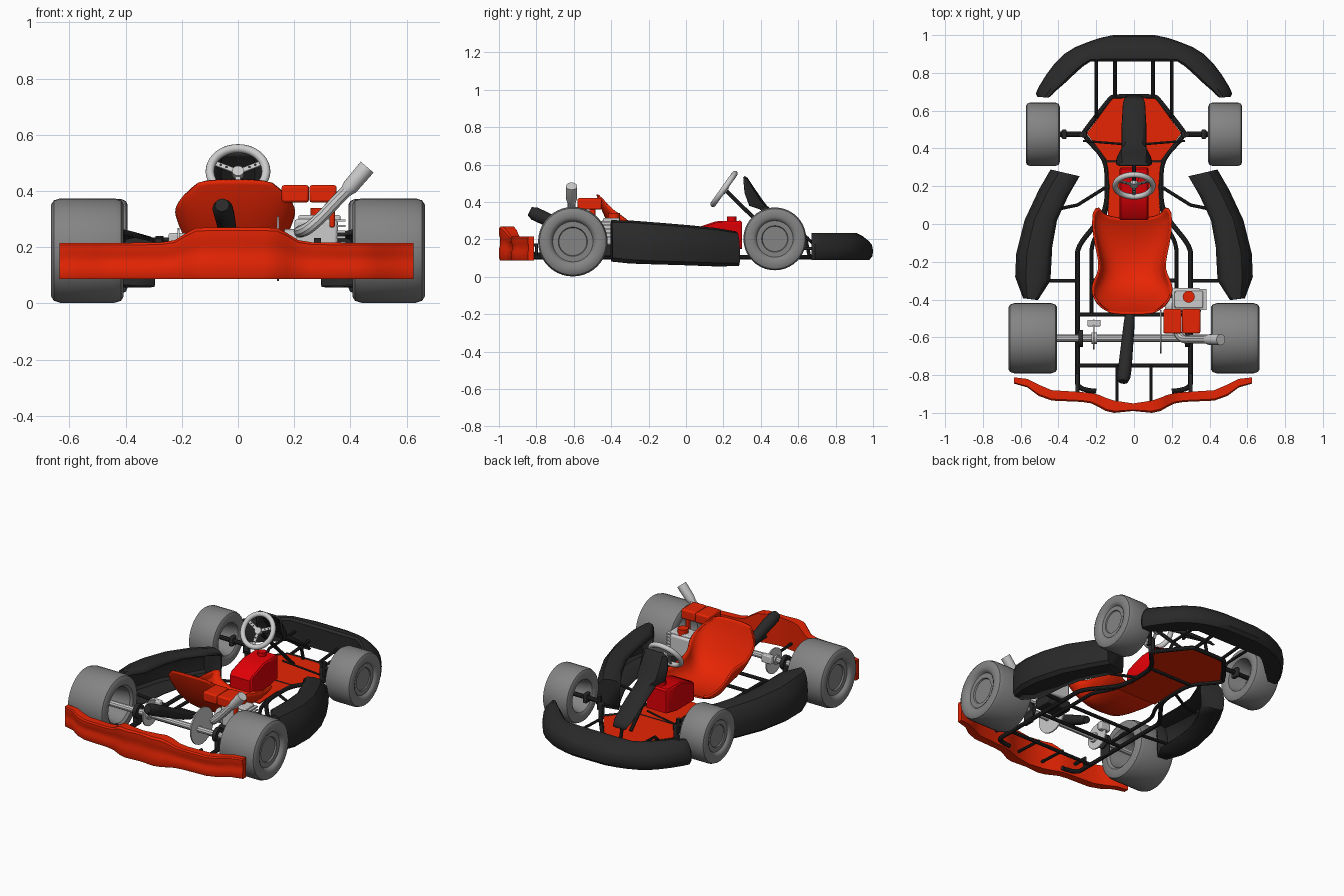
import bpy, bmesh
from math import sin, cos, pi, radians
from mathutils import Matrix, Vector

if "Cube" in bpy.data.objects:
    bpy.data.objects.remove(bpy.data.objects["Cube"])


def material(name, rgb):
    m = bpy.data.materials.new(name)
    m.diffuse_color = (*rgb, 1)
    m.use_nodes = True
    m.node_tree.nodes["Principled BSDF"].inputs["Base Color"].default_value = m.diffuse_color
    return m


RED = material("red_plastic", (0.8, 0.018, 0.001))
TANK = material("tank_red", (0.75, 0.0, 0.002))
BLACK = material("black_plastic", (0.022, 0.022, 0.022))
TYRE = material("tyre_grey", (0.23, 0.23, 0.23))
RAIL = .105  # chassis tube height


def finish(o, mat=None, angle=35):
    if mat:
        o.data.materials.clear()
        o.data.materials.append(mat)
    bpy.ops.object.select_all(action='DESELECT')
    o.select_set(True)
    bpy.context.view_layer.objects.active = o
    bpy.ops.object.shade_smooth_by_angle(angle=radians(angle))
    return o


def add(name, bm, mat):
    bmesh.ops.recalc_face_normals(bm, faces=bm.faces[:])
    me = bpy.data.meshes.new(name)
    bm.to_mesh(me)
    bm.free()
    o = bpy.data.objects.new(name, me)
    bpy.context.collection.objects.link(o)
    return finish(o, mat)


def loft(name, rows, mat=None, wrap=True, caps=True, solid=0, sub=0):
    """Skin through rows of points; optional end caps, thickness, smoothing."""
    bm = bmesh.new()
    vs = [[bm.verts.new(p) for p in r] for r in rows]
    n = len(rows[0])
    for a, b in zip(vs, vs[1:]):
        for i in range(n if wrap else n - 1):
            j = (i + 1) % n
            bm.faces.new((a[i], a[j], b[j], b[i]))
    if caps:
        bm.faces.new(vs[0])
        bm.faces.new(vs[-1])
    o = add(name, bm, mat)
    if sub:
        m = o.modifiers.new("smooth", 'SUBSURF')
        m.levels = m.render_levels = sub
    if solid:
        m = o.modifiers.new("thickness", 'SOLIDIFY')
        m.thickness, m.offset = solid, 0
    return o


def tube(name, pts, r, mat=None, smooth=False, radii=None):
    c = bpy.data.curves.new(name, 'CURVE')
    c.dimensions = '3D'
    c.bevel_depth, c.bevel_resolution = r, 3 if r < 0.025 else 8
    c.use_fill_caps = True
    s = c.splines.new('NURBS' if smooth else 'POLY')
    s.points.add(len(pts) - 1)
    for i, p in enumerate(pts):
        s.points[i].co = (*p, 1)
        s.points[i].radius = radii[i] if radii else 1
    if smooth:
        s.order_u, s.use_endpoint_u, s.resolution_u = 3, True, 6
    o = bpy.data.objects.new(name, c)
    bpy.context.collection.objects.link(o)
    bpy.ops.object.select_all(action='DESELECT')
    o.select_set(True)
    bpy.context.view_layer.objects.active = o
    bpy.ops.object.convert(target='MESH')
    return finish(bpy.context.view_layer.objects.active, mat)


def box(name, c, size, mat=None, rot=Matrix(), bevel=0.006):
    bm = bmesh.new()
    bmesh.ops.create_cube(bm, size=1, matrix=Matrix.Translation(c) @ rot @ Matrix.Diagonal((*size, 1)))
    o = add(name, bm, mat)
    if bevel:
        m = o.modifiers.new("bevel", 'BEVEL')
        m.width, m.segments = bevel, 2
    return o


def mirror_rows(half, row):
    """Rows for a part symmetric in x, from stations listed centre outwards."""
    return [row(-1, h) for h in reversed(half[1:])] + [row(1, h) for h in half]


# Wheels: lathed tyre and rim, hollow on the inner side
WHEEL = [(.75, .01), (.75, .4), (.82, .42), (.82, .58), (.93, .62), (1, .7), (1, .88), (.93, .96),
         (.75, 1), (-.75, 1), (-.93, .96), (-1, .88), (-1, .68), (-.9, .6), (0, .5), (.3, .45), (.35, .01)]
for s, side in ((1, "right"), (-1, "left")):
    for end, x, y, z, r, w in (("rear", .536, -.605, .188, .186, .129), ("front", .483, .475, .203, .168, .09)):
        loft(f"{end}_wheel_{side}", [[(s * (x + a * w), y + b * r * cos(t * pi / 20), z + b * r * sin(t * pi / 20))
                                      for t in range(40)] for a, b in WHEEL], TYRE)

    # Side pods: C-section shells, open towards the chassis
    stations = [(.25, .29, .285, .44, .06, .24), (.15, .35, .18, .50, .06, .257), (.02, .41, .02, .575, .065, .272),
                (-.12, .435, -.16, .62, .07, .285), (-.3, .445, -.28, .625, .075, .297), (-.4, .51, -.39, .585, .085, .30)]
    sec = [(0, .88), (.15, .97), (.4, 1), (.7, .95), (.92, .75), (1, .42), (.97, .08), (.85, 0), (.05, 0)]
    loft(f"side_pod_{side}", [[(s * (xi + (xo - xi) * t), yi + (yo - yi) * t, zb + (zt - zb) * h) for t, h in sec]
                              for yi, xi, yo, xo, zb, zt in stations], BLACK, wrap=False, solid=.008)

    # Chassis rails and stays
    tube(f"main_rail_{side}", [(s * x, y, RAIL) for x, y in
         ((0, .675), (.11, .675), (.125, .665), (.255, .5), (.265, .48), (.25, .45), (.155, .35), (.14, .25), (.145, .08),
          (.2, 0), (.3, -.12), (.3, -.2), (.3, -.8), (.3, -.88), (.2, -.885))], .013, BLACK, True)
    tube(f"inner_rail_{side}", [(s * x, y, RAIL) for x, y in
         ((.145, .1), (.16, 0), (.225, -.1), (.225, -.2), (.225, -.48))], .011, BLACK, True)
    tube(f"rear_stay_{side}", [(s * .09, -.75, .12), (s * .09, -.95, .13)], .009, BLACK)
    tube(f"rear_upright_{side}", [(s * .3, -.8, .1), (s * .3, -.8, .17), (s * .3, -.9, .17)], .011, BLACK)
    tube(f"front_stay_outer_{side}", [(s * .2, .56, .11), (s * .2, .6, .15), (s * .2, .9, .16)], .009, BLACK)
    tube(f"front_stay_inner_{side}", [(s * .1, .67, .11), (s * .1, .9, .13)], .01, BLACK)
    tube(f"pod_stay_front_{side}", [(s * .14, .2, .105), (s * .3, .1, .12), (s * .4, .08, .12)], .009, BLACK)
    tube(f"pod_stay_rear_{side}", [(s * .3, -.3, .105), (s * .5, -.3, .12)], .01, BLACK)

    # Front stub axle, kingpin bracket and track rod
    tube(f"stub_axle_{side}", [(s * .28, .475, .203), (s * .47, .475, .203)], .014, BLACK)
    tube(f"kingpin_{side}", [(s * .28, .475, .15), (s * .28, .475, .24)], .014, BLACK)
    box(f"kingpin_bracket_{side}", (s * .265, .475, .15), (.025, .035, .1), BLACK)
    box(f"hub_bracket_{side}", (s * .37, .475, .203), (.025, .05, .06), BLACK)
    tube(f"track_rod_{side}", [(s * .02, .42, .2), (s * .27, .44, .17)], .006, BLACK)
    tube(f"axle_bearing_{side}", [(s * .27, -.605, .188), (s * .295, -.605, .188)], .045, BLACK)
    box(f"bearing_hanger_{side}", (s * .29, -.605, .135), (.02, .07, .08), BLACK)

for name, y, w in (("mid", -.48, .3), ("rear", -.75, .3), ("seat", -.3, .225), ("front", .33, .155)):
    tube(f"cross_tube_{name}", [(-w, y, RAIL), (w, y, RAIL)], .011, BLACK)

# Floor tray
half = [(.11, .67), (.25, .48), (.145, .34), (.13, .2), (.14, .02)]
outline = half + [(-x, y) for x, y in reversed(half)]
loft("floor_tray", [[(x, y, z) for x, y in outline] for z in (.107, .114)], RED)

# Front bumper fairing: inner xy, outer xy
half = [(0, .86, 0, 1.0), (.1, .86, .11, 1.0), (.17, .86, .18, .985), (.23, .86, .245, .963), (.265, .838, .31, .937),
        (.30, .808, .37, .9), (.335, .775, .42, .85), (.37, .742, .465, .79), (.41, .708, .505, .725),
        (.43, .687, .52, .69), (.45, .67, .51, .672)]
sec = [(0, .09), (0, .222), (.1, .235), (.35, .235), (.6, .218), (.85, .19), (.96, .17), (1, .14), (.98, .11), (.85, .09)]
loft("front_bumper", mirror_rows(half, lambda s, h: [(s * (h[0] + (h[2] - h[0]) * t), h[1] + (h[3] - h[1]) * t, z)
                                                    for t, z in sec]), BLACK)

# Rear bumper: x, inner y, outer y, top z
half = [(0, -.95, -.99, .27), (.1, -.935, -1.0, .27), (.145, -.92, -.99, .268), (.18, -.905, -.97, .25),
        (.22, -.895, -.95, .225), (.27, -.89, -.942, .217), (.43, -.88, -.935, .215), (.5, -.85, -.91, .215),
        (.56, -.82, -.865, .215), (.63, -.812, -.845, .215)]
sec = [(0, 0), (.9, 0), (1, .08), (1, .35), (.9, .45), (.9, .65), (1, .75), (1, .94), (.85, 1), (0, 1)]
loft("rear_bumper", mirror_rows(half, lambda s, h: [(s * h[0] - .005, h[1] + (h[2] - h[1]) * t, .087 + (h[3] - .087) * k)
                                                   for t, k in sec]), RED)

# Bucket seat: centre y, z, half width, edge shift in y, z
seat = [(.03, .16, .17, .06, .05), (.0, .145, .212, .08, .07), (-.08, .122, .205, .02, .10), (-.16, .115, .18, 0, .13),
        (-.25, .125, .168, .01, .15), (-.34, .17, .195, .05, .11), (-.40, .26, .208, .08, .05), (-.445, .35, .212, .08, -.01),
        (-.465, .41, .185, .05, -.03), (-.475, .44, .13, .02, -.015)]
loft("seat", [[(-.01 + w * sin(v * pi / 10), y + dy * abs(v / 5) ** 2.5, z + dz * abs(v / 5) ** 2.5)
               for v in range(-5, 6)] for y, z, w, dy, dz in seat], RED, wrap=False, caps=False, solid=.01, sub=1)

# Fuel tank and cap
prof = [(.02, .13), (.02, .235), (.035, .255), (.16, .297), (.29, .30), (.3, .29), (.3, .15), (.2, .13)]
loft("fuel_tank", [[(x, y + k * (.16 - y), z + k * (.2 - z)) for y, z in prof]
                   for x, k in ((-.078, .08), (-.07, 0), (.07, 0), (.078, .08))], TANK)
tube("fuel_cap", [(0, .245, .29), (0, .245, .322)], .026, TANK)

# Steering fairing panel: y, z, half width, side drop
panel = [(.31, .535, .065, .0), (.325, .525, .085, .015), (.365, .465, .09, .05), (.41, .40, .088, .07),
         (.43, .375, .06, .04), (.55, .285, .06, .02), (.65, .21, .055, .01), (.675, .18, .04, 0)]
loft("steering_fairing", [[(w * t, y - d * abs(t) ** 5, z - .3 * d * abs(t) ** 5) for t in (-1, -.95, -.7, 0, .7, .95, 1)]
                          for y, z, w, d in panel], BLACK, wrap=False, caps=False, solid=.012)
tube("fairing_support", [(0, .64, .2), (0, .66, .11)], .01, BLACK)

# Steering wheel, spokes, hub and column
tilt = Matrix.Rotation(radians(54.5), 4, 'X')
C = Vector((0, .203, .47))
loft("steering_wheel", [[C + tilt @ Vector(((.1 + .0155 * cos(b * pi / 6)) * cos(a * pi / 20),
                                            (.1 + .0155 * cos(b * pi / 6)) * sin(a * pi / 20), .0155 * sin(b * pi / 6)))
                         for b in range(12)] for a in range(41)], caps=False)
for i, a in enumerate((25, 155, 270)):
    a = radians(a)
    spot = C + tilt @ Vector((.055 * cos(a), .055 * sin(a), -.004))
    box(f"wheel_spoke_{i}", spot, (.085, .02, .006), rot=tilt @ Matrix.Rotation(a, 4, 'Z'), bevel=.002)
    for k in (.045, .068):
        p = Vector((k * cos(a), k * sin(a), -.003))
        tube(f"spoke_hole_{i}", [C + tilt @ p, C + tilt @ (p + Vector((0, 0, .003)))], .005, BLACK)
tube("wheel_hub", [C + tilt @ Vector((0, 0, -.02)), C + tilt @ Vector((0, 0, .004))], .022)
tube("steering_column", [C + tilt @ Vector((0, 0, -.01)), (0, .56, .12)], .011, BLACK)

# Rear axle, sprocket, brake disc and caliper
tube("rear_axle", [(-.56, -.605, .188), (.56, -.605, .188)], .019)
tube("sprocket", [(.138, -.57, .195), (.146, -.57, .195)], .115)
tube("brake_disc", [(-.216, -.585, .188), (-.208, -.585, .188)], .08)
tube("brake_hub", [(-.225, -.605, .188), (-.195, -.605, .188)], .03)
box("brake_caliper", (-.212, -.525, .225), (.07, .035, .05))

# Engine with fins, red cap, side cover and mount
box("engine_block", (.278, -.4, .235), (.155, .12, .13), bevel=.012)
for i in range(5):
    box(f"engine_fin_{i}", (.365, -.4, .215 + .02 * i), (.035, .11, .008), bevel=0)
box("cylinder_head", (.29, -.4, .303), (.15, .09, .022))
tube("engine_cap", [(.29, -.385, .3), (.29, -.385, .34)], .032, RED)
tube("clutch_cover", [(.165, -.435, .22), (.21, -.435, .22)], .045)
box("engine_mount", (.27, -.41, .14), (.17, .11, .06), BLACK)

# Air box in two halves with a leg
for x in (.204, .303):
    box("air_box", (x, -.515, .39), (.097, .13, .062), RED, bevel=.009)
box("air_box_leg", (.335, -.5, .33), (.02, .03, .12), RED)

# Exhaust pipe and black silencer
tube("exhaust_pipe", [(.22, -.46, .255), (.22, -.56, .255), (.25, -.61, .265), (.3, -.612, .31), (.36, -.612, .375),
                      (.4, -.612, .415)], .022, smooth=True)
tube("exhaust_tip", [(.385, -.612, .4), (.4, -.612, .415), (.46, -.612, .485)], .03, radii=[.75, .95, 1])
tube("silencer", [(-.02, -.45, .17), (-.025, -.52, .2), (-.048, -.76, .315), (-.055, -.81, .338), (-.057, -.835, .35)],
     .036, BLACK, radii=[.6, .8, 1, 1, .7])
